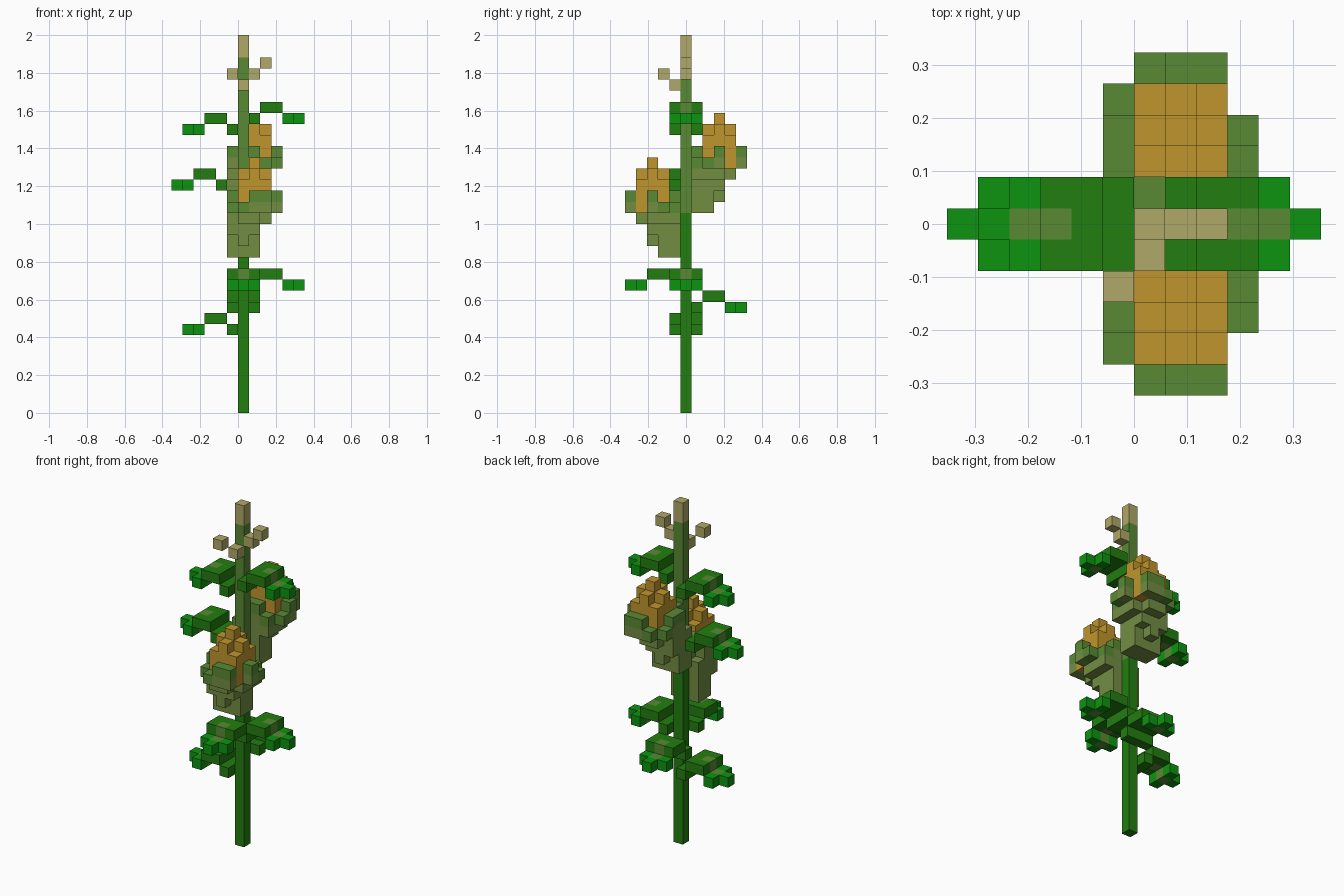
import bpy
import bmesh
from mathutils import Vector

UNIT = 2 / 34  # the plant is 34 blocks tall

cube = bpy.data.objects.get("Cube")
if cube:
    bpy.data.objects.remove(cube, do_unlink=True)

COLOURS = {
    "stem_green": (0.016, 0.21, 0.005),
    "leaf_tip_green": (0.004, 0.296, 0.005),
    "sage_green": (0.10, 0.254, 0.034),
    "olive_husk": (0.17, 0.266, 0.055),
    "tassel_tan": (0.434, 0.392, 0.138),
    "kernel_gold": (0.527, 0.305, 0.026),
}


def make_material(name, rgb):
    mat = bpy.data.materials.new(name)
    mat.use_nodes = True
    mat.diffuse_color = (*rgb, 1)
    bsdf = next(n for n in mat.node_tree.nodes if n.type == "BSDF_PRINCIPLED")
    bsdf.inputs["Base Color"].default_value = (*rgb, 1)
    bsdf.inputs["Roughness"].default_value = 0.9
    return mat


MATERIALS = {name: make_material(name, rgb) for name, rgb in COLOURS.items()}
parts = {}      # part name -> {block: colour}
filled = set()  # every occupied block


def put(part, x, y, z, colour):
    """Place one block unless its spot is taken."""
    if (x, y, z) not in filled:
        filled.add((x, y, z))
        parts.setdefault(part, {})[(x, y, z)] = colour


# Stem, changing colour towards the top
for z in range(34):
    colour = "stem_green" if z < 18 else "sage_green" if z < 32 else "tassel_tan"
    put("stem", 0, 0, z, colour)

# Tassel branches
for block in ((0, -1, 29), (-1, -2, 30), (1, 0, 30), (2, 0, 31)):
    put("tassel", *block, "tassel_tan")


# Leaves: arched, three blocks wide, with a midrib and a pointed tip
def add_leaf(name, dx, dy, z, shift=0):
    for d in range(1, 6):
        half = 0 if d == 5 else 1
        for side in range(-half, half + 1):
            colour = "leaf_tip_green" if d > 3 else "stem_green"
            if side == 0 and d in (3, 4):
                colour = "sage_green"
            reach = d + shift
            put(name, dx * reach + dy * side, dy * reach + dx * side,
                z + (d in (2, 3)), colour)


add_leaf("lower_right_leaf", -1, 0, 7)
add_leaf("lower_back_leaf", 0, 1, 9)
add_leaf("lower_left_leaf", 1, 0, 11)
add_leaf("lower_front_leaf", 0, -1, 11)
add_leaf("middle_right_leaf", -1, 0, 20, shift=1)
add_leaf("upper_right_leaf", -1, 0, 25)
add_leaf("upper_left_leaf", 1, 0, 26)
put("leaf_node", -1, 0, 20, "olive_husk")

# Husk rim: (x, distance from stem) -> extra height of the ragged edge
RIM = {(0, 5): 0, (1, 5): 1, (2, 5): 1, (3, 3): 1, (3, 2): 0,
       (-1, 4): 0, (-1, 3): 1, (-1, 2): 1, (0, 1): 1, (1, 1): 1, (2, 1): 0}


def add_cob(name, dy, z):
    husk, kernels = name + "_husk", name + "_kernels"
    # Husk widening upwards: (layer, last x, last distance)
    for layer, last_x, last_d in ((0, 1, 2), (1, 1, 3), (2, 1, 3), (3, 2, 4)):
        for x in range(-1, last_x + 1):
            for d in range(1, last_d + 1):
                corner = d == last_d and x in (-1, last_x) and layer in (1, 3)
                if not corner:
                    put(husk, x, dy * d, z + layer, "olive_husk")
    # Ragged rim, paler at its edge
    for (x, d), extra in RIM.items():
        for h in range(extra + 1):
            put(husk, x, dy * d, z + 4 + h,
                "sage_green" if h == extra else "olive_husk")
    # Kernels narrowing to a point
    for x in range(3):
        for d in range(2, 5):
            off = abs(x - 1) + abs(d - 3)
            for layer in range(4, 9 - off):
                put(kernels, x, dy * d, z + layer, "kernel_gold")
            for layer in range(4, 7):
                hidden = (x, d) == (2, 4) and layer < 6
                put(husk if hidden else kernels, x, dy * d, z + layer,
                    "sage_green" if hidden else "kernel_gold")


add_cob("front_cob", -1, 14)
add_cob("back_cob", 1, 18)

# Block faces as (normal, two edge directions)
AXES = [Vector(a) for a in ((1, 0, 0), (0, 1, 0), (0, 0, 1))]
SIDES = [(AXES[i] * s, AXES[(i + 1) % 3] * s, AXES[(i + 2) % 3])
         for i in range(3) for s in (-1, 1)]


def build(name, blocks):
    """Make one object from the exposed faces of its blocks."""
    mesh = bpy.data.meshes.new(name)
    names = sorted(set(blocks.values()))
    for colour in names:
        mesh.materials.append(MATERIALS[colour])
    bm = bmesh.new()
    for block, colour in blocks.items():
        centre = Vector(block) + Vector((0.5, 0, 0.5))
        for normal, u, v in SIDES:
            if tuple(int(c) for c in Vector(block) + normal) in filled:
                continue
            corners = [centre + (normal + u * a + v * b) / 2
                       for a, b in ((-1, -1), (1, -1), (1, 1), (-1, 1))]
            face = bm.faces.new([bm.verts.new(c * UNIT) for c in corners])
            face.material_index = names.index(colour)
    bmesh.ops.remove_doubles(bm, verts=bm.verts, dist=UNIT / 100)
    bm.to_mesh(mesh)
    bm.free()
    bpy.context.collection.objects.link(bpy.data.objects.new(name, mesh))


for part_name, part_blocks in parts.items():
    build(part_name, part_blocks)
